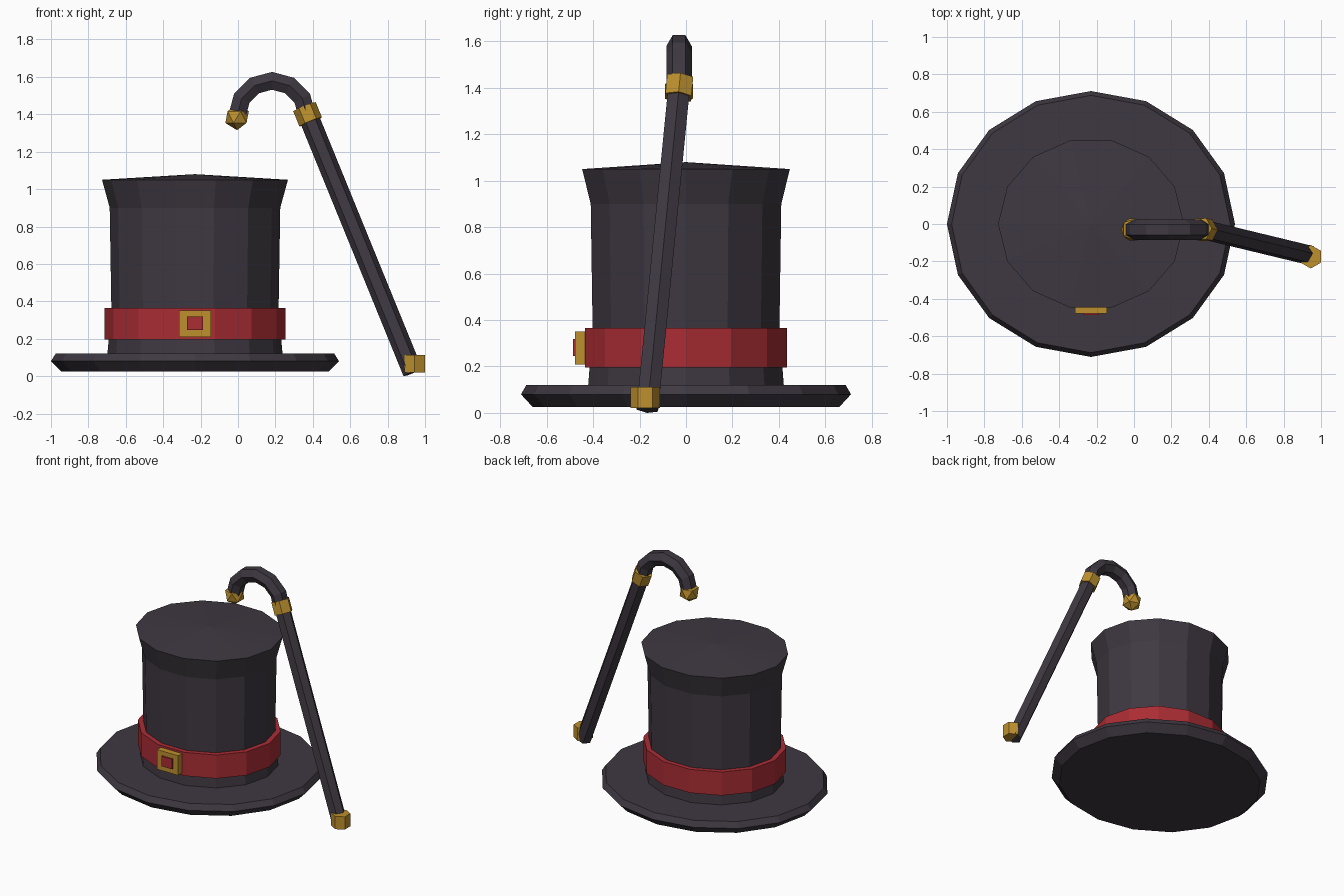
import bpy, bmesh
from math import cos, sin, tau, pi
from mathutils import Vector

if "Cube" in bpy.data.objects:
    bpy.data.objects.remove(bpy.data.objects["Cube"], do_unlink=True)


def material(name, rgb):
    m = bpy.data.materials.new(name)
    m.use_nodes = True
    m.diffuse_color = (*rgb, 1)
    bsdf = m.node_tree.nodes["Principled BSDF"]
    bsdf.inputs["Base Color"].default_value = (*rgb, 1)
    bsdf.inputs["Roughness"].default_value = 0.8
    return m


FELT = material("dark felt", (0.049, 0.040, 0.053))
RED = material("red ribbon", (0.40, 0.026, 0.034))
GOLD = material("gold", (0.51, 0.28, 0.027))


def finish(name, bm, mat):
    bmesh.ops.recalc_face_normals(bm, faces=bm.faces)
    mesh = bpy.data.meshes.new(name)
    bm.to_mesh(mesh)
    bm.free()
    mesh.materials.append(mat)
    obj = bpy.data.objects.new(name, mesh)
    bpy.context.collection.objects.link(obj)
    return obj


def loft(name, rings, mat, closed=False, peak=None):
    """Skin rings of points; cap the ends, join them up, or end in a peak."""
    bm = bmesh.new()
    loops = [[bm.verts.new(p) for p in ring] for ring in rings]
    pairs = list(zip(loops, loops[1:]))
    if closed:
        pairs.append((loops[-1], loops[0]))
    for a, b in pairs:
        for i in range(len(a)):
            j = (i + 1) % len(a)
            bm.faces.new((a[i], a[j], b[j], b[i]))
    if not closed:
        bm.faces.new(loops[0])
        if peak:
            tip, last = bm.verts.new(peak), loops[-1]
            for i in range(len(last)):
                bm.faces.new((last[i], last[(i + 1) % len(last)], tip))
        else:
            bm.faces.new(loops[-1])
    return finish(name, bm, mat)


def ring(centre, u, v, n):
    c = Vector(centre)
    return [c + Vector(u) * cos(tau * i / n) + Vector(v) * sin(tau * i / n) for i in range(n)]


HAT_X = -0.23
ASPECT = 0.923


def hat_rings(profile, n):
    return [ring((HAT_X, 0, z), (r, 0, 0), (0, r * ASPECT, 0), n) for r, z in profile]


def rod(name, a, b, radius, mat):
    """Six-sided rod between two points, with corners towards the sides."""
    a, b = Vector(a), Vector(b)
    d = (b - a).normalized()
    u = Vector((1, 0, 0))
    u = (u - d * u.dot(d)).normalized()
    v = d.cross(u)
    return loft(name, [ring(p, u * radius, v * radius, 6) for p in (a, b)], mat)


def box(name, centre, size, mat):
    bm = bmesh.new()
    bmesh.ops.create_cube(bm, size=1)
    for vert in bm.verts:
        vert.co = Vector(centre) + vert.co * Vector(size)
    return finish(name, bm, mat)


# Hat
loft("hat_brim", hat_rings([(0.715, 0.025), (0.77, 0.08), (0.745, 0.12)], 16), FELT)
loft("hat_crown", hat_rings([(0.469, 0.11), (0.447, 0.36), (0.456, 0.9), (0.497, 1.05)], 14),
     FELT, peak=(HAT_X, 0, 1.08))
loft("hat_band", hat_rings([(0.483, 0.195), (0.483, 0.365), (0.44, 0.365), (0.44, 0.195)], 14),
     RED, closed=True)

# Buckle
box("buckle", (HAT_X, -0.45, 0.28), (0.17, 0.055, 0.142), GOLD)
box("buckle_centre", (HAT_X, -0.464, 0.282), (0.085, 0.046, 0.073), RED)

# Cane
top = Vector((0.372, -0.03, 1.40))
foot = Vector((0.935, -0.166, 0.02))
axis = (foot - top).normalized()
rod("cane_shaft", top, foot, 0.054, FELT)
rod("cane_collar", top - axis * 0.044, top + axis * 0.044, 0.065, GOLD)

# Hooked handle swept round a half circle
hook = []
for k in range(7):
    out = Vector((cos(pi * k / 6), 0, sin(pi * k / 6)))
    hook.append(ring(Vector((0.182, -0.03, 1.392)) + out * 0.187, (0, 0.055, 0), out * 0.055, 6))
loft("cane_handle", hook, FELT)

# Gold ends
loft("cane_foot_cap", [ring((0.945, -0.175, z), (0, 0.063, 0), (0.063, 0, 0), 6)
                       for z in (0.02, 0.112)], GOLD)
bm = bmesh.new()
bmesh.ops.create_icosphere(bm, subdivisions=1, radius=0.07)
knob = finish("handle_knob", bm, GOLD)
knob.location = (-0.005, -0.03, 1.385)
